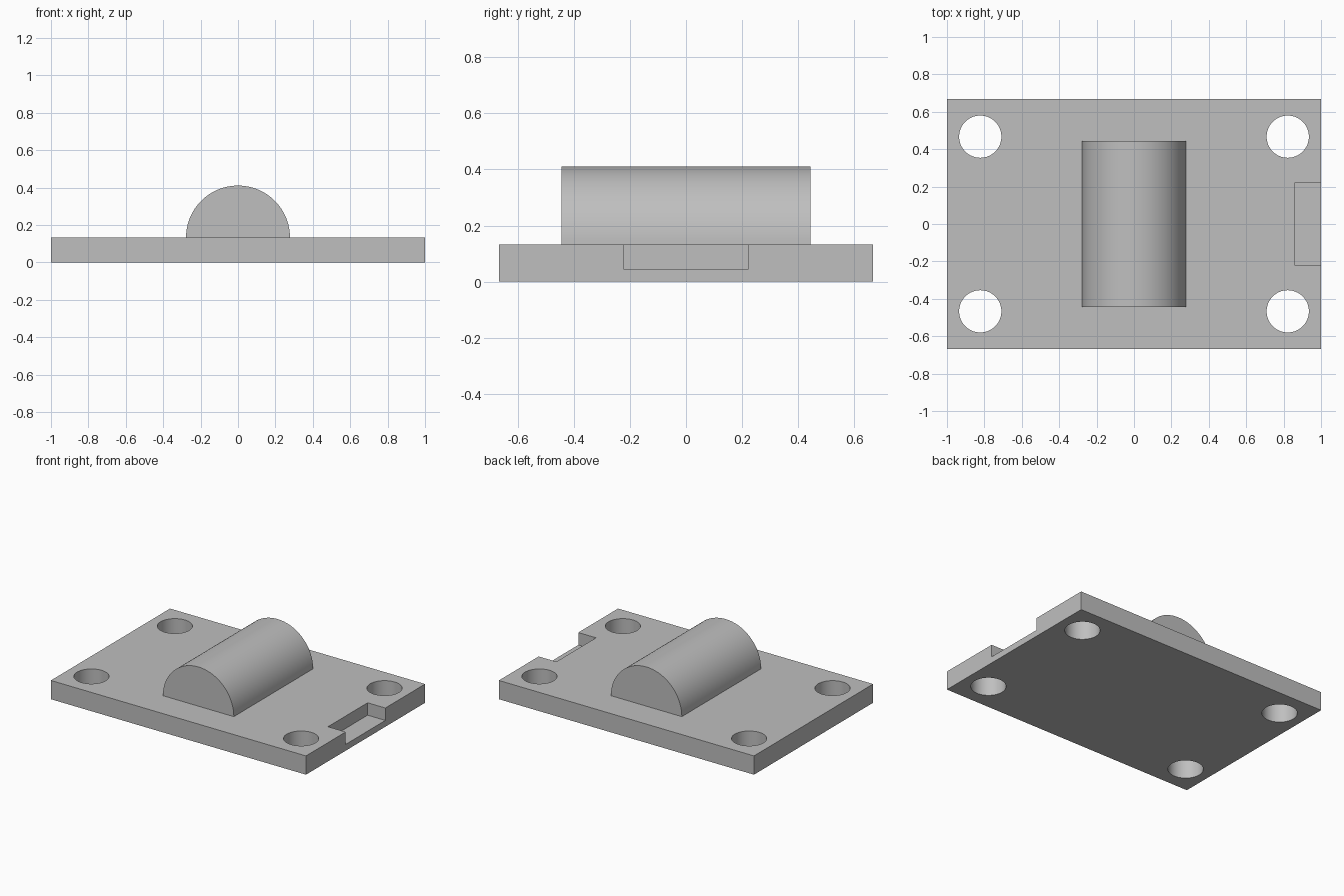
import bpy, bmesh, math
from mathutils import Matrix, Vector

if "Cube" in bpy.data.objects:
    bpy.data.objects.remove(bpy.data.objects["Cube"], do_unlink=True)

HALF_X, HALF_Y, THICK = 1.0, 0.667, 0.133
HOLE_X, HOLE_Y, HOLE_R = 0.822, 0.467, 0.113
DOME_R, DOME_HALF = 0.278, 0.444
NOTCH_X, NOTCH_HALF, NOTCH_Z = 0.861, 0.222, 0.045

grey = bpy.data.materials.new("plain grey")
grey.use_nodes = True
grey.diffuse_color = (0.52, 0.52, 0.52, 1)
grey.node_tree.nodes["Principled BSDF"].inputs["Base Color"].default_value = grey.diffuse_color


def make_object(name, bm):
    bmesh.ops.recalc_face_normals(bm, faces=bm.faces)
    mesh = bpy.data.meshes.new(name)
    bm.to_mesh(mesh)
    bm.free()
    mesh.materials.append(grey)
    obj = bpy.data.objects.new(name, mesh)
    bpy.context.collection.objects.link(obj)
    return obj


def box(name, low, high):
    low, high = Vector(low), Vector(high)
    bm = bmesh.new()
    bmesh.ops.create_cube(bm, size=1, matrix=Matrix.Translation((low + high) / 2)
                          @ Matrix.Diagonal((high - low).to_4d()))
    return make_object(name, bm)


def select_only(obj):
    bpy.ops.object.select_all(action="DESELECT")
    obj.select_set(True)
    bpy.context.view_layer.objects.active = obj


def cut(target, cutter):
    select_only(target)
    mod = target.modifiers.new("cut", "BOOLEAN")
    mod.operation, mod.solver, mod.object = "DIFFERENCE", "EXACT", cutter
    bpy.ops.object.modifier_apply(modifier=mod.name)
    bpy.data.objects.remove(cutter, do_unlink=True)


# Base plate with an open notch in its left edge
plate = box("base_plate", (-HALF_X, -HALF_Y, 0), (HALF_X, HALF_Y, THICK))
cut(plate, box("notch_cutter", (NOTCH_X, -NOTCH_HALF, NOTCH_Z),
               (HALF_X + 0.1, NOTCH_HALF, THICK + 0.1)))

# Four corner bolt holes
bm = bmesh.new()
for sx in (-1, 1):
    for sy in (-1, 1):
        bmesh.ops.create_cone(bm, cap_ends=True, segments=64, radius1=HOLE_R,
                              radius2=HOLE_R, depth=1,
                              matrix=Matrix.Translation((sx * HOLE_X, sy * HOLE_Y, 0)))
cut(plate, make_object("hole_cutter", bm))

# Half-round bar lying across the plate
bm = bmesh.new()
STEPS = 48
arc = [bm.verts.new((DOME_R * math.cos(math.pi * i / STEPS), -DOME_HALF,
                     THICK + DOME_R * math.sin(math.pi * i / STEPS)))
       for i in range(STEPS + 1)]
end = bm.faces.new(arc)
swept = bmesh.ops.extrude_face_region(bm, geom=[end], use_keep_orig=True)["geom"]
bmesh.ops.translate(bm, vec=(0, 2 * DOME_HALF, 0),
                    verts=[g for g in swept if isinstance(g, bmesh.types.BMVert)])
bar = make_object("half_round_bar", bm)

for obj in (plate, bar):
    select_only(obj)
    bpy.ops.object.shade_smooth_by_angle(angle=math.radians(30))
